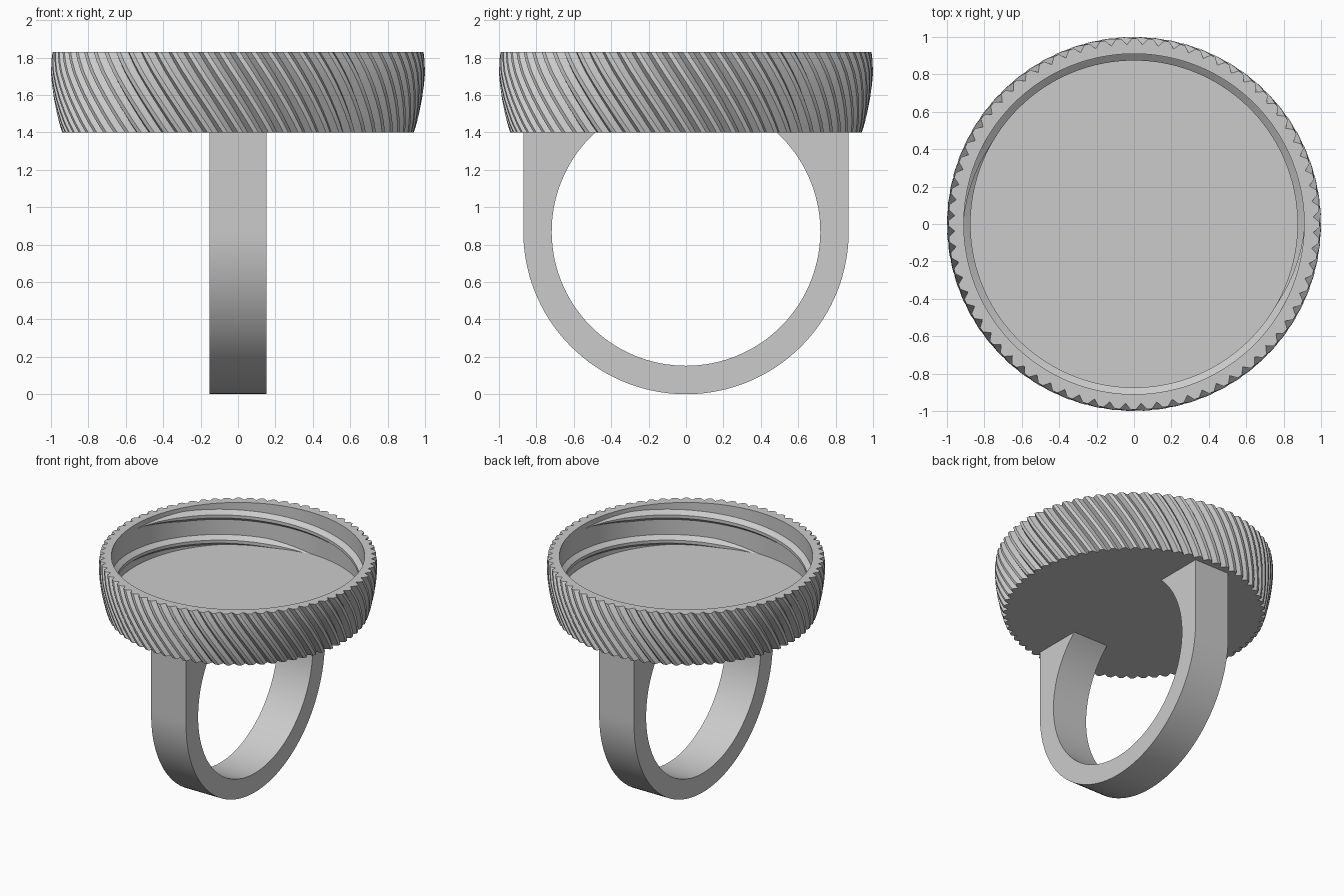
import bpy, bmesh
from math import sin, cos, pi, radians

cube = bpy.data.objects.get("Cube")
if cube:
    bpy.data.objects.remove(cube)

grey = bpy.data.materials.new("plain grey")
grey.use_nodes = True
grey.diffuse_color = (0.6, 0.6, 0.6, 1)
grey.node_tree.nodes["Principled BSDF"].inputs["Base Color"].default_value = (0.6, 0.6, 0.6, 1)


def finish(bm, name):
    """Turn a bmesh into a shaded object with the grey material."""
    bmesh.ops.recalc_face_normals(bm, faces=bm.faces)
    mesh = bpy.data.meshes.new(name)
    bm.to_mesh(mesh)
    bm.free()
    mesh.materials.append(grey)
    ob = bpy.data.objects.new(name, mesh)
    bpy.context.collection.objects.link(ob)
    bpy.ops.object.select_all(action='DESELECT')
    ob.select_set(True)
    bpy.context.view_layer.objects.active = ob
    bpy.ops.object.shade_smooth_by_angle(angle=radians(25))
    return ob


def skin(bm, rows, closed):
    """Join neighbouring rows of vertices with quads."""
    for a, b in zip(rows, rows[1:]):
        n = len(a)
        for i in range(n if closed else n - 1):
            j = (i + 1) % n
            bm.faces.new((a[i], a[j], b[j], b[i]))


BOTTOM, TOP, FLOOR = 1.4, 1.83, 1.5
TEETH, TWIST, DEPTH = 72, 0.28, 0.033
WALL = 0.91

# Cup: twisted knurled outside, flat rim, plain bore and floor
bm = bmesh.new()
tooth = [(0.0, 0), (0.32, 0), (0.66, 1)]


def cup_row(radius, z, depth):
    turn = -TWIST * (min(max(z, BOTTOM), TOP) - BOTTOM) / (TOP - BOTTOM)
    row = []
    for k in range(TEETH):
        for part, cut in tooth:
            a = 2 * pi * (k + part) / TEETH + turn
            r = radius - depth * cut
            row.append(bm.verts.new((r * cos(a), r * sin(a), z)))
    return row


profile = [(0.94, BOTTOM), (0.956, 1.45), (0.97, 1.51), (0.984, 1.58),
           (0.994, 1.65), (1.0, 1.72), (0.998, 1.78), (0.992, TOP)]
rows = [cup_row(r, z, DEPTH) for r, z in profile]
rows.append(cup_row(WALL, TOP, 0))
bore = []
for v in rows[-1]:
    bore.append(bm.verts.new((v.co.x, v.co.y, FLOOR)))
rows.append(bore)
skin(bm, rows, True)
bm.faces.new(rows[0])
bm.faces.new(bore)
finish(bm, "knurled_cup")

# Two-start internal thread, fading out at both ends
LEAD, STEPS, FADE = 0.4, 96, 0.1
section = [(0.006, -0.045), (-0.036, -0.012), (-0.036, 0.012), (0.006, 0.045)]
for start, name in ((0, "thread_a"), (pi, "thread_b")):
    bm = bmesh.new()
    rows = []
    for s in range(STEPS + 1):
        t = s / STEPS
        z = 1.485 + t * 0.305
        a = radians(124) + start + (z - 1.73) / LEAD * 2 * pi
        size = max(0.02, min(1, t / FADE, (1 - t) / FADE))
        row = []
        for dr, dz in section:
            r = WALL + (dr * size if dr < 0 else dr)
            h = min(z + dz * size, TOP - 0.002)
            row.append(bm.verts.new((r * cos(a), r * sin(a), h)))
        rows.append(row)
    skin(bm, rows, True)
    bm.faces.new(rows[0])
    bm.faces.new(rows[-1])
    finish(bm, name)

# Finger band: round hole, round base and straight shoulders up to the cup
bm = bmesh.new()
R_OUT, R_IN, MID, HALF, ARC = 0.87, 0.718, 0.87, 0.153, 96
lift = radians(47.5)
outer, inner = [], []
for i in range(ARC + 1):
    a = lift - i / ARC * (pi + 2 * lift)
    inner.append((R_IN * cos(a), MID + R_IN * sin(a)))
    if a > 0 or a < -pi:
        side = 1 if a > 0 else -1
        rise = a if a > 0 else -pi - a
        outer.append((side * R_OUT, MID + (BOTTOM - MID) * rise / lift))
    else:
        outer.append((R_OUT * cos(a), MID + R_OUT * sin(a)))
rows = []
for (yo, zo), (yi, zi) in zip(outer, inner):
    loop = [(-HALF, yo, zo), (HALF, yo, zo), (HALF, yi, zi), (-HALF, yi, zi)]
    rows.append([bm.verts.new(p) for p in loop])
skin(bm, rows, True)
bm.faces.new(rows[0])
bm.faces.new(rows[-1])
finish(bm, "finger_band")
